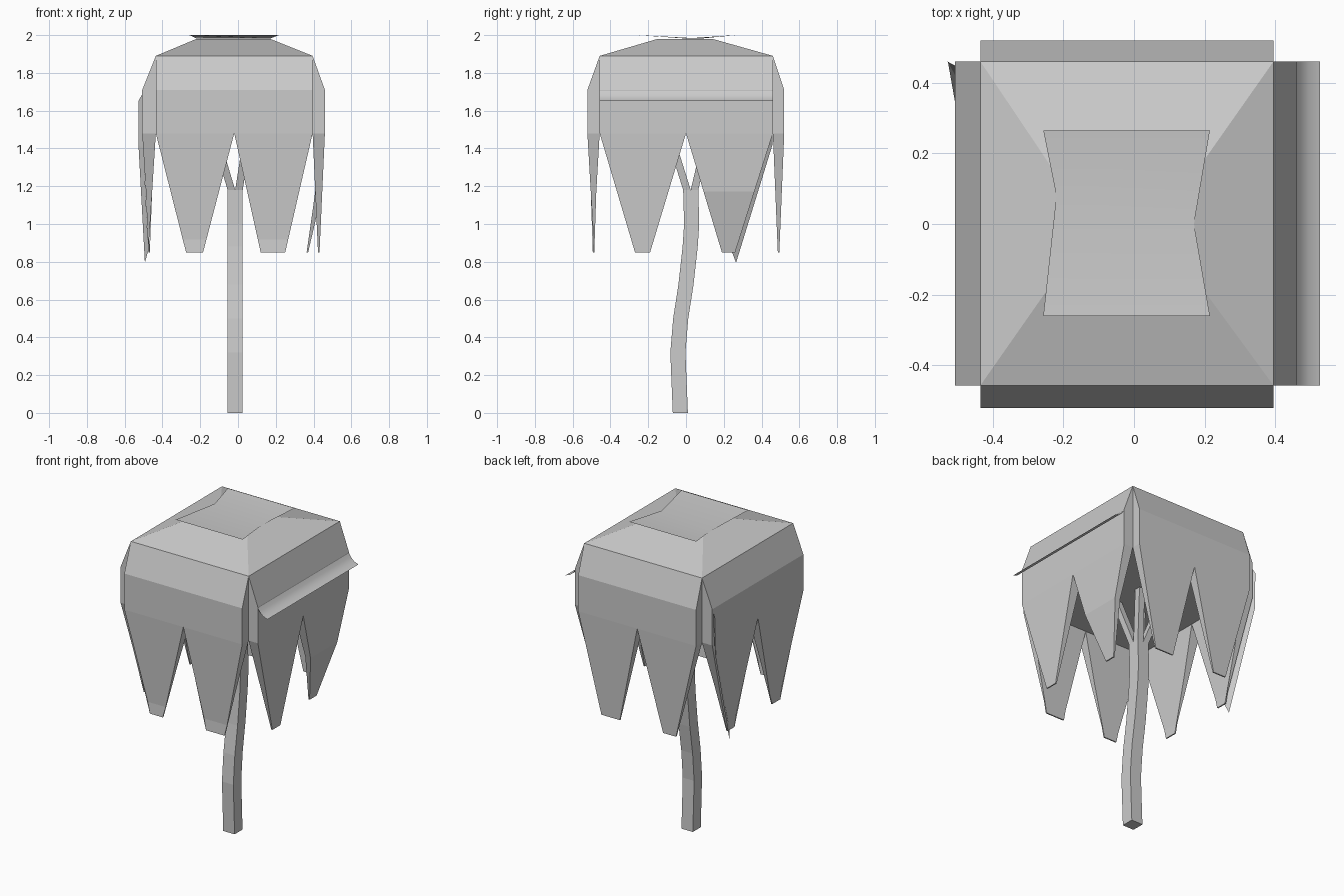
import bpy, bmesh

if "Cube" in bpy.data.objects:
    bpy.data.objects.remove(bpy.data.objects["Cube"])

X0, X1, XM = -0.435, 0.395, -0.02    # canopy core limits and notch position
Y0, Y1, YM = -0.457, 0.46, 0.0
ZT, ZS, ZB, ZTIP = 1.89, 1.71, 1.48, 0.85


def finish(name, bm, smooth=False):
    mesh = bpy.data.meshes.new(name)
    bmesh.ops.recalc_face_normals(bm, faces=bm.faces)
    for f in bm.faces:
        f.smooth = smooth
    bm.to_mesh(mesh)
    bm.free()
    ob = bpy.data.objects.new(name, mesh)
    bpy.context.collection.objects.link(ob)
    return ob


def loft(bm, rings, closed=True):
    """Skin a series of rings; closed rings are capped, open ones give a sheet."""
    vs = [[bm.verts.new(p) for p in r] for r in rings]
    n = len(vs[0])
    for a, b in zip(vs, vs[1:]):
        for i in range(n if closed else n - 1):
            j = (i + 1) % n
            bm.faces.new((a[i], a[j], b[j], b[i]))
    if closed:
        bm.faces.new(vs[0])
        bm.faces.new(vs[-1])


def rect(x0, x1, y0, y1, z):
    return [(x0, y0, z), (x1, y0, z), (x1, y1, z), (x0, y1, z)]


# trunk: square section following a gentle bend in y
bm = bmesh.new()
path = [(0, -0.03), (0.32, -0.043), (0.5, -0.028), (0.68, 0),
        (0.88, 0.022), (1.0, 0.03), (1.18, 0.025)]
loft(bm, [rect(-0.055, 0.025, y - 0.04, y + 0.04, z) for z, y in path])
finish("trunk", bm)

# four branches splaying from the trunk top into the canopy
bm = bmesh.new()
for x, dx in ((-0.055, -0.095), (-0.015, 0.05)):
    for y, dy in ((-0.015, -0.1), (0.025, 0.075)):
        loft(bm, [rect(x, x + 0.04, y, y + 0.04, 1.18),
                  rect(x + dx, x + dx + 0.04, y + dy, y + dy + 0.04, 1.5)])
finish("branches", bm)

# canopy core: box with a shallow hipped roof
bm = bmesh.new()
loft(bm, [rect(X0, X1, Y0, Y1, ZB), rect(X0, X1, Y0, Y1, ZT),
          rect(-0.22, 0.17, -0.15, 0.14, 1.98)])
finish("canopy_core", bm)


def panel(name, axis, inner, outer, lo, mid, hi, tips, bend=0.0):
    """Bulging side slab with two hanging tapered leaves."""
    def P(d, a, z):
        return (d, a, z) if axis == 'x' else (a, d, z)
    bm = bmesh.new()
    prof = [(inner, ZT), (outer, ZS), (outer, ZB), (inner, ZB)]
    loft(bm, [[P(d, a, z) for d, z in prof] for a in (lo, hi)])
    c = (inner + outer) / 2
    for k, (a, b) in enumerate(((lo, mid), (mid, hi))):
        t0, t1 = tips[k]
        shift = bend if k else 0.0
        rings = []
        for f, sh in ((0, 0), (0.49, 0), (1, shift)):
            w = 0.004 * f
            d0 = inner + (c - inner) * f + sh - w
            d1 = outer + (c - outer) * f + sh + w
            e0, e1 = a + (t0 - a) * f, b + (t1 - b) * f
            z = ZB + (ZTIP - ZB) * f
            rings.append([P(d0, e0, z), P(d1, e0, z), P(d1, e1, z), P(d0, e1, z)])
        loft(bm, rings)
    finish(name, bm)


xtips = ((-0.275, -0.185), (0.12, 0.25))
ytips = ((-0.27, -0.19), (0.19, 0.26))
panel("front_leaves", 'y', Y0, -0.522, X0, XM, X1, xtips)
panel("back_leaves", 'y', Y1, 0.52, X0, XM, X1, xtips)
panel("left_leaves", 'x', X0, -0.507, Y0, YM, Y1, ytips)
panel("right_leaves", 'x', X1, 0.46, Y0, YM, Y1, ytips, -0.06)

# thin curled lip along the right side
bm = bmesh.new()
lip = [(0.455, 1.712), (0.472, 1.685), (0.495, 1.662), (0.527, 1.65)]
loft(bm, [[(x, y, z) for x, z in lip] for y in (Y0, Y1)], closed=False)
finish("right_lip", bm, True)

# loose sliver of leaf on the back left corner
bm = bmesh.new()
loft(bm, [[(-0.5, 0.445, 1.7), (-0.528, 0.46, 1.65)],
          [(-0.5, 0.41, 1.4), (-0.527, 0.458, 1.42)],
          [(-0.475, 0.24, 0.86), (-0.493, 0.265, 0.795)]], closed=False)
finish("loose_leaf", bm)

# sagging sheet on the roof
bm = bmesh.new()
loft(bm, [[(-0.257, -0.26, 2.0), (0.215, -0.26, 2.0)],
          [(-0.22, 0.08, 1.982), (0.17, 0.0, 1.982)],
          [(-0.257, 0.265, 2.0), (0.215, 0.265, 2.0)]], closed=False)
finish("roof_sheet", bm, True)
